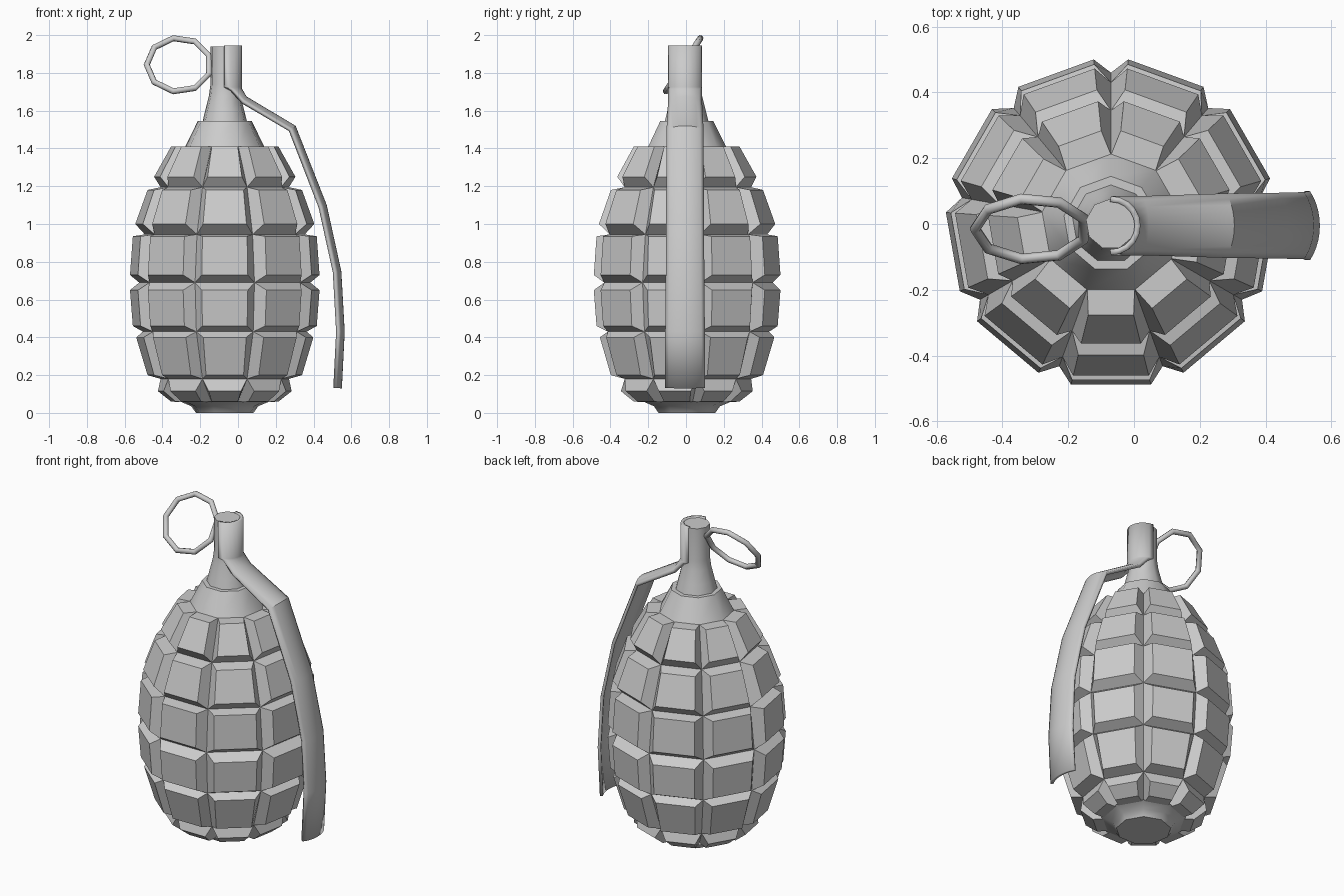
import bpy, bmesh
from math import sin, cos, radians, pi
from mathutils import Vector

cube = bpy.data.objects.get("Cube")
if cube:
    bpy.data.objects.remove(cube, do_unlink=True)

AXIS_X = -0.07
SIDES = 9

metal = bpy.data.materials.new("light_grey_metal")
metal.use_nodes = True
GREY = (0.6, 0.6, 0.6, 1)
metal.diffuse_color = GREY
metal.node_tree.nodes["Principled BSDF"].inputs["Base Color"].default_value = GREY


def finish(bm, name, smooth=None):
    """Turn a bmesh into a named object, optionally smooth below an angle."""
    bmesh.ops.recalc_face_normals(bm, faces=bm.faces)
    mesh = bpy.data.meshes.new(name)
    bm.to_mesh(mesh)
    bm.free()
    mesh.materials.append(metal)
    obj = bpy.data.objects.new(name, mesh)
    bpy.context.collection.objects.link(obj)
    if smooth:
        bpy.ops.object.select_all(action="DESELECT")
        obj.select_set(True)
        bpy.context.view_layer.objects.active = obj
        bpy.ops.object.shade_smooth_by_angle(angle=radians(smooth))
    return obj


def polar(r, degrees, z):
    a = radians(degrees)
    return (AXIS_X + r * cos(a), r * sin(a), z)


def turned(name, profile, smooth):
    """Capped solid of revolution from (radius, z) points."""
    bm = bmesh.new()
    rings = [[bm.verts.new(polar(r, 90 + i * 360 / SIDES, z)) for i in range(SIDES)]
             for r, z in profile]
    for a, b in zip(rings, rings[1:]):
        for i in range(SIDES):
            j = (i + 1) % SIDES
            bm.faces.new((a[i], a[j], b[j], b[i]))
    bm.faces.new(rings[0])
    bm.faces.new(rings[-1])
    return finish(bm, name, smooth)


# Body: a grid of grooves with a raised, bevelled block in every cell
grooves = [(0.21, 1.41), (0.345, 1.195), (0.43, 0.945), (0.46, 0.69),
           (0.44, 0.43), (0.345, 0.18), (0.20, 0.055)]
# Raised face of each row: top radius, top z, bottom radius, bottom z
blocks = [(0.285, 1.41, 0.375, 1.25), (0.41, 1.18, 0.475, 1.0),
          (0.488, 0.935, 0.503, 0.73), (0.503, 0.65, 0.488, 0.46),
          (0.47, 0.40, 0.41, 0.20), (0.355, 0.115, 0.285, 0.06)]
bm = bmesh.new()
step = 360 / SIDES
grid = [[bm.verts.new(polar(r, 90 + i * step, z)) for i in range(SIDES)] for r, z in grooves]
for row, (rt, zt, rb, zb) in enumerate(blocks):
    for i in range(SIDES):
        j = (i + 1) % SIDES
        mid = 90 + (i + 0.5) * step
        base = [grid[row][i], grid[row][j], grid[row + 1][j], grid[row + 1][i]]
        face = [bm.verts.new(polar(r, mid + d, z))
                for r, d, z in ((rt, -14, zt), (rt, 14, zt), (rb, 14, zb), (rb, -14, zb))]
        bm.faces.new(face)
        for k in range(4):
            n = (k + 1) % 4
            bm.faces.new((base[k], base[n], face[n], face[k]))
bm.faces.new(grid[0])
bm.faces.new(grid[-1])
finish(bm, "segmented_body")

# Turned parts above and below the body
turned("shoulder_cone", [(0.215, 1.405), (0.145, 1.545)], 45)
turned("neck", [(0.12, 1.54), (0.105, 1.60), (0.085, 1.68), (0.077, 1.74), (0.077, 1.94)], 45)
turned("base_foot", [(0.155, 0.0), (0.18, 0.035), (0.24, 0.06)], 45)

# Lever: an arched section swept from the neck clip down the side
# Station: crown x, z, half width, arch depth, arch angle
stations = [(0.02, 1.945, 0.09, 0.09, 90), (0.02, 1.725, 0.09, 0.09, 90),
            (0.022, 1.715, 0.09, 0.055, 60), (0.045, 1.675, 0.09, 0.03, 45),
            (0.305, 1.52, 0.098, 0.03, 40), (0.47, 1.1, 0.1, 0.03, 40),
            (0.547, 0.75, 0.102, 0.03, 40), (0.565, 0.43, 0.105, 0.03, 40),
            (0.55, 0.13, 0.105, 0.03, 40)]
bm = bmesh.new()
ARC = 10
strips = []
for s, (x, z, width, depth, angle) in enumerate(stations):
    before, after = stations[max(s - 1, 0)], stations[min(s + 1, len(stations) - 1)]
    along = Vector((after[0] - before[0], 0, after[1] - before[1])).normalized()
    out = Vector((-along.z, 0, along.x)) if s > 2 else Vector((1, 0, 0))
    strip = []
    for k in range(ARC + 1):
        t = radians(angle) * (2 * k / ARC - 1)
        drop = depth * (1 - cos(t)) / (1 - cos(radians(angle)))
        co = Vector((x, -0.005 + width * sin(t) / sin(radians(angle)), z)) - out * drop
        strip.append(bm.verts.new(co))
    strips.append(strip)
for a, b in zip(strips, strips[1:]):
    for k in range(ARC):
        bm.faces.new((a[k], a[k + 1], b[k + 1], b[k]))
bmesh.ops.recalc_face_normals(bm, faces=bm.faces)
crown = min(bm.faces, key=lambda f: f.calc_center_median().z)
if crown.normal.x < 0:
    bmesh.ops.reverse_faces(bm, faces=bm.faces)
lever = finish(bm, "safety_lever", 35)
shell = lever.modifiers.new("thickness", "SOLIDIFY")
shell.thickness = 0.018
shell.offset = -1

# Pull ring: nine-sided hoop leaning back beside the neck
bpy.ops.mesh.primitive_torus_add(major_segments=SIDES, minor_segments=8,
                                 major_radius=0.17, minor_radius=0.0165,
                                 location=(-0.313, -0.015, 1.843),
                                 rotation=(radians(57), 0, 0))
ring = bpy.context.object
ring.name = "pull_ring"
for v in ring.data.vertices:
    x, y, z = v.co
    a = pi / SIDES
    v.co = (x * cos(a) - y * sin(a), x * sin(a) + y * cos(a), z)
ring.data.materials.append(metal)
bpy.ops.object.shade_smooth_by_angle(angle=radians(50))
